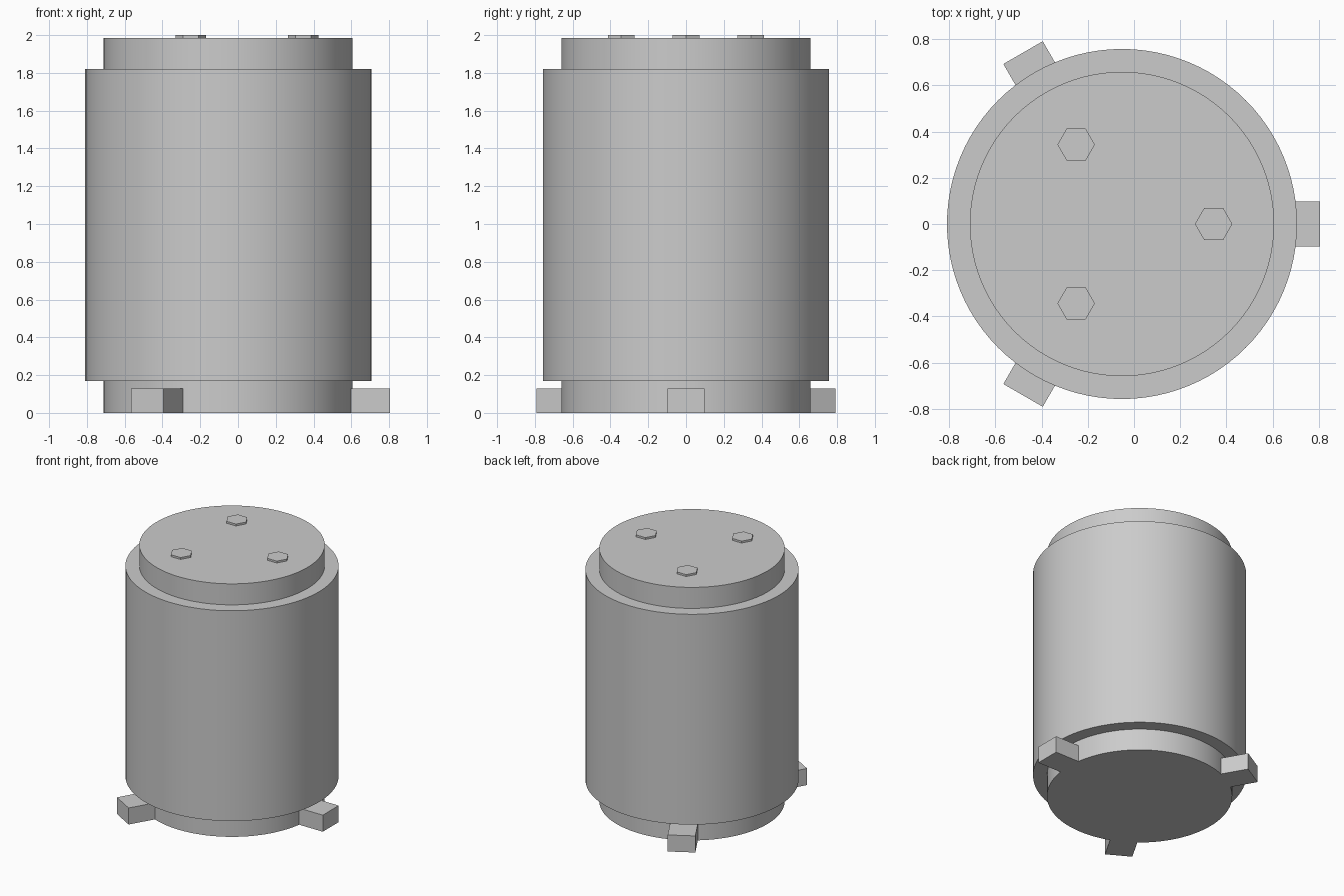
import bpy, bmesh, math
from mathutils import Matrix, Vector

if "Cube" in bpy.data.objects:
    bpy.data.objects.remove(bpy.data.objects["Cube"])

CX = -0.052          # axis of the canister
SEGMENTS = 96

grey = bpy.data.materials.new("plain grey")
grey.diffuse_color = (0.6, 0.6, 0.6, 1)
grey.use_nodes = True
grey.node_tree.nodes["Principled BSDF"].inputs["Base Color"].default_value = grey.diffuse_color


def finish(name, bm, smooth=False):
    bmesh.ops.recalc_face_normals(bm, faces=bm.faces)
    mesh = bpy.data.meshes.new(name)
    bm.to_mesh(mesh)
    bm.free()
    mesh.materials.append(grey)
    obj = bpy.data.objects.new(name, mesh)
    bpy.context.collection.objects.link(obj)
    if smooth:
        bpy.ops.object.select_all(action='DESELECT')
        obj.select_set(True)
        bpy.context.view_layer.objects.active = obj
        bpy.ops.object.shade_smooth_by_angle(angle=math.radians(30))
    return obj


def prism(name, radius, z0, z1, sides, x=0.0, y=0.0, smooth=False):
    bm = bmesh.new()
    ring = [bm.verts.new((x + radius * math.cos(2 * math.pi * i / sides),
                          y + radius * math.sin(2 * math.pi * i / sides), z0))
            for i in range(sides)]
    base = bm.faces.new(ring)
    top = bmesh.ops.extrude_face_region(bm, geom=[base], use_keep_orig=True)
    verts = [v for v in top["geom"] if isinstance(v, bmesh.types.BMVert)]
    bmesh.ops.translate(bm, vec=(0, 0, z1 - z0), verts=verts)
    return finish(name, bm, smooth)


# Inner drum running the full height
prism("inner_drum", 0.659, 0.0, 1.985, SEGMENTS, CX, 0, True)

# Wider outer sleeve
prism("outer_sleeve", 0.758, 0.17, 1.82, SEGMENTS, CX, 0, True)

# Three lid bolts and three feet, spaced evenly round the axis
for i in range(3):
    angle = i * 2 * math.pi / 3
    prism(f"lid_bolt_{i + 1}", 0.081, 1.975, 2.0, 6,
          CX + 0.397 * math.cos(angle), 0.397 * math.sin(angle))

    inner, outer, width, height = 0.645, 0.857, 0.197, 0.13
    bm = bmesh.new()
    bmesh.ops.create_cube(bm, size=1)
    bmesh.ops.scale(bm, vec=(outer - inner, width, height), verts=bm.verts)
    bmesh.ops.translate(bm, vec=((inner + outer) / 2, 0, height / 2), verts=bm.verts)
    bmesh.ops.transform(bm, verts=bm.verts,
                        matrix=Matrix.Translation(Vector((CX, 0, 0))) @ Matrix.Rotation(angle, 4, 'Z'))
    finish(f"foot_{i + 1}", bm)
